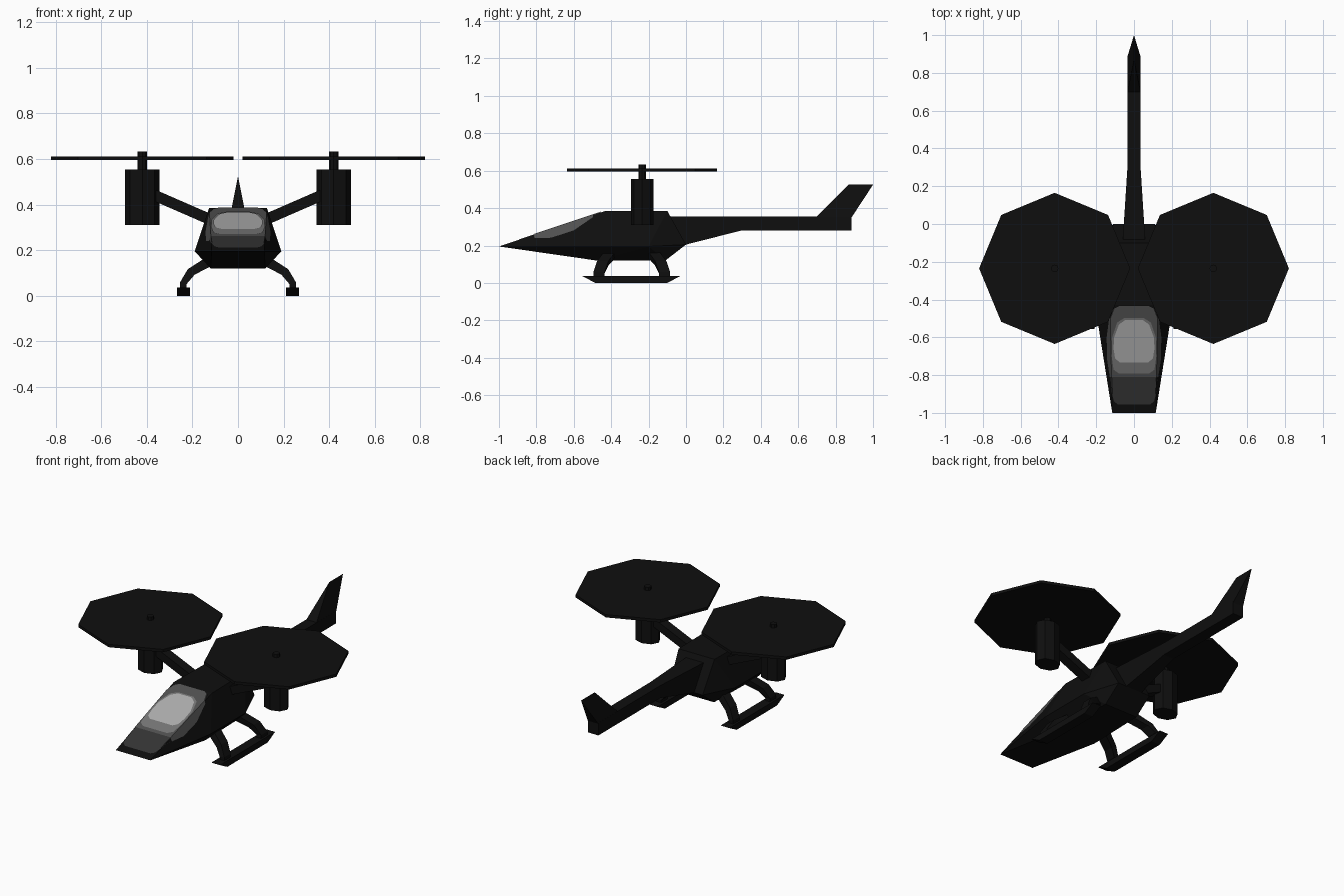
import bpy, bmesh, math
from mathutils import Vector

if "Cube" in bpy.data.objects:
    bpy.data.objects.remove(bpy.data.objects["Cube"])


def material(name, v):
    m = bpy.data.materials.new(name)
    m.diffuse_color = (v, v, v, 1)
    m.use_nodes = True
    m.node_tree.nodes["Principled BSDF"].inputs["Base Color"].default_value = m.diffuse_color
    return m


BLACK = material("matte black", 0.0045)
DARK = material("dark glass", 0.035)
GREY = material("grey glass", 0.08)
MID = material("mid grey glass", 0.18)
LIGHT = material("light glass", 0.42)


def finish(name, bm, mat):
    bmesh.ops.recalc_face_normals(bm, faces=bm.faces)
    me = bpy.data.meshes.new(name)
    bm.to_mesh(me)
    bm.free()
    me.materials.append(mat)
    ob = bpy.data.objects.new(name, me)
    bpy.context.collection.objects.link(ob)
    return ob


def add_hull(bm, pts):
    vs = [bm.verts.new(p) for p in pts]
    res = bmesh.ops.convex_hull(bm, input=vs, use_existing_faces=False)
    junk = [g for g in res["geom_interior"] if isinstance(g, bmesh.types.BMVert)]
    if junk:
        bmesh.ops.delete(bm, geom=junk, context='VERTS')


def hull(name, groups, mat=BLACK):
    bm = bmesh.new()
    for pts in groups:
        add_hull(bm, pts)
    return finish(name, bm, mat)


def sym(pts):
    return [(s * x, y, z) for x, y, z in pts for s in (1, -1)]


def prism(name, cx, cy, rx, ry, z0, z1, n):
    ring = [(cx + rx * math.cos(2 * math.pi * i / n),
             cy + ry * math.sin(2 * math.pi * i / n)) for i in range(n)]
    return hull(name, [[(x, y, z) for x, y in ring for z in (z0, z1)]])


# Faceted fuselage
hull("fuselage", [sym([(.115, -1, .195), (.19, -.53, .195), (.19, -.2, .195), (.11, 0, .205),
                       (.127, -.43, .385), (.12, -.1, .385),
                       (.12, -.48, .12), (.11, -.11, .12)])])

# Tail boom and swept wedge fin
hull("tail_boom", [
    sym([(.06, -.1, .355), (.06, -.1, .2), (.054, 0, .205), (.054, 0, .355),
         (.035, .295, .355), (.035, .295, .28)]),
    sym([(.035, .295, .355), (.035, .295, .28), (.035, .885, .355), (.035, .885, .28)])])
hull("tail_fin", [sym([(.035, .695, .35), (.035, .885, .35)]) + [(0, .87, .525), (0, 1, .525)]])


# Canopy panels: thin plates that follow the sloping roof and shoulders
def surface(x, y):
    t = (y + 1) / .57
    roof_w, roof_z = .115 + .012 * t, .195 + .19 * t
    waist = .115 + .075 * min(1, (y + 1) / .47)
    a = abs(x)
    if a <= roof_w:
        return roof_z
    return roof_z + (.195 - roof_z) * min(1, (a - roof_w) / (waist - roof_w))


def panel(name, outline, lift, mat):
    bm = bmesh.new()
    rows = []
    for y, w in outline:
        r = min(.115 + .012 * (y + 1) / .57, w * .97)
        rows.append([bm.verts.new((x, y - lift * .3, surface(x, y) + lift))
                     for x in (-w, -r, r, w)])
    for a, b in zip(rows, rows[1:]):
        for i in range(3):
            bm.faces.new((a[i], b[i], b[i + 1], a[i + 1]))
    return finish(name, bm, mat)


panel("canopy_front", [(-.955, .085), (-.94, .105), (-.9, .117), (-.78, .128), (-.7, .135)],
      .002, DARK)
panel("canopy_rim", [(-.81, .128), (-.72, .142), (-.6, .145), (-.5, .132), (-.45, .11), (-.432, .075)],
      .004, GREY)
panel("canopy_glass", [(-.79, .08), (-.77, .108), (-.7, .118), (-.6, .116), (-.52, .09), (-.495, .05)],
      .006, MID)
panel("canopy_highlight", [(-.73, .075), (-.71, .1), (-.66, .108), (-.6, .106), (-.53, .08), (-.505, .045)],
      .008, LIGHT)

CY = -.235
for s, side in ((-1, "left"), (1, "right")):
    # Rotor assembly on an upswept arm
    prism(side + "_engine_pod", s * .42, CY, .075, .06, .31, .555, 8)
    prism(side + "_rotor_mast", s * .42, CY, .02, .02, .55, .632, 8)
    prism(side + "_rotor_disc", s * .42, CY, .4, .4, .595, .612, 8)
    hull(side + "_arm", [[(s * x, CY + dy, z + dz)
                          for x, z in ((.1, .325), (.38, .447))
                          for dy in (-.03, .03) for dz in (-.026, .026)]])
    # Landing skid with pointed ends
    hull(side + "_skid", [[(s * x, y, z) for x in (.21, .268)
                           for y, z in ((-.555, .037), (-.03, .037), (-.485, 0), (-.1, 0))]])
    # Bent struts, mirrored front to back
    for f, end in ((1, "front"), (-1, "rear")):
        path = [(.11, .11, .16), (.205, .155, .105), (.24, .175, .055), (.24, .175, .025)]
        rings = [[(s * (x + dx), -.29 - f * y + dy, z + k * dx) for dx in (-.015, .015)
                  for dy in (-.03, .03)]
                 for (x, y, z), k in zip(path, (1.2, .8, .2, 0))]
        hull(f"{side}_{end}_strut", [a + b for a, b in zip(rings, rings[1:])])
